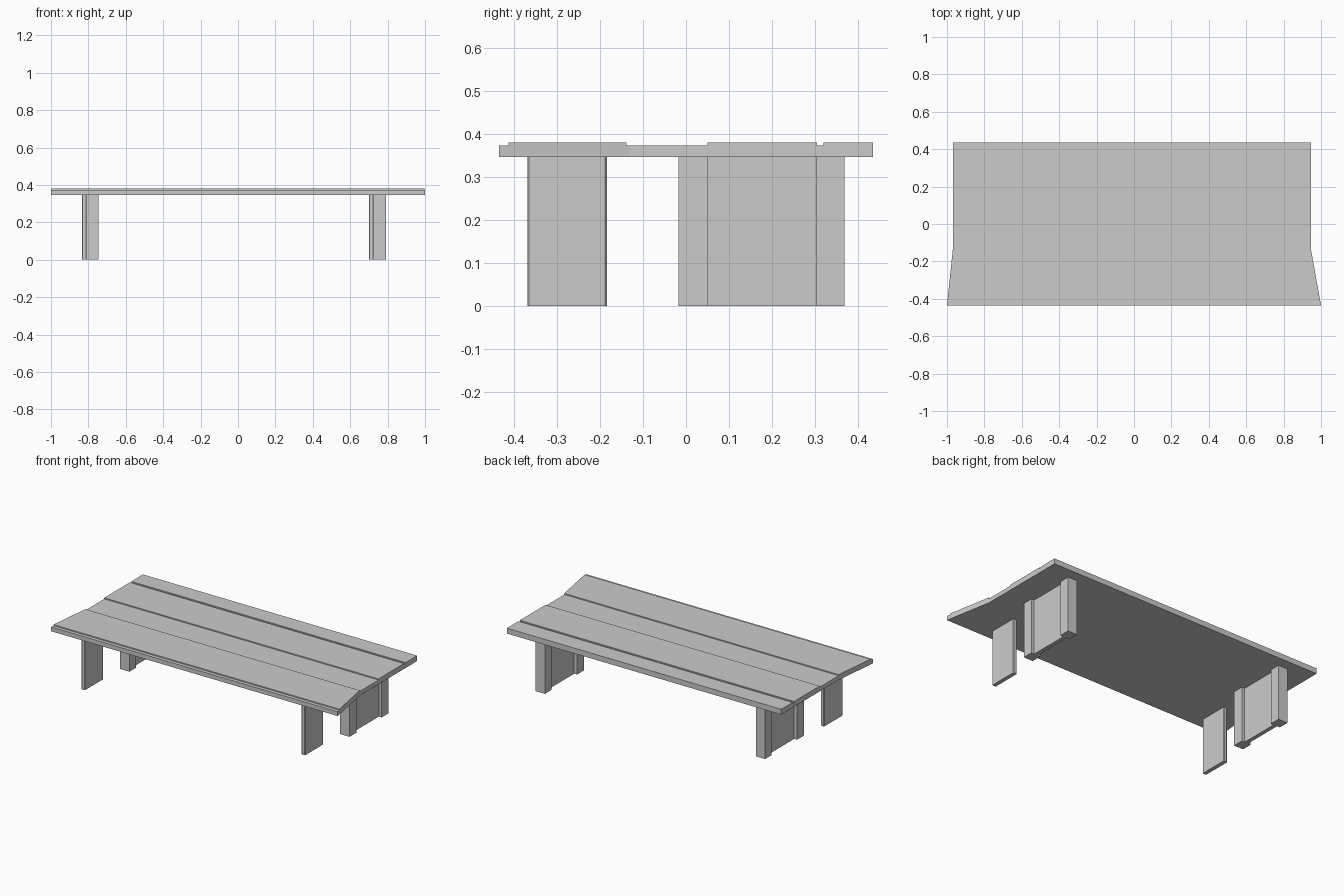
import bpy, bmesh
from mathutils import Vector

if "Cube" in bpy.data.objects:
    bpy.data.objects.remove(bpy.data.objects["Cube"])


def finish(name, bm):
    bmesh.ops.recalc_face_normals(bm, faces=bm.faces)
    me = bpy.data.meshes.new(name)
    bm.to_mesh(me)
    bm.free()
    ob = bpy.data.objects.new(name, me)
    bpy.context.collection.objects.link(ob)
    return ob


def prism(name, outline, z0, z1):
    """Extrude a plan outline upwards."""
    bm = bmesh.new()
    f = bm.faces.new([bm.verts.new((x, y, z0)) for x, y in outline])
    top = bmesh.ops.extrude_face_region(bm, geom=[f])["geom"]
    bmesh.ops.translate(bm, vec=(0, 0, z1 - z0),
                        verts=[v for v in top if isinstance(v, bmesh.types.BMVert)])
    return finish(name, bm)


# Tabletop: stepped plank profile (y, z) run along x, front plank flared at the ends
LOW, HIGH, UNDER, BEND = 0.374, 0.381, 0.347, -0.13
profile = [(-0.435, UNDER), (-0.435, LOW), (-0.413, LOW), (-0.413, HIGH),
           (-0.138, HIGH), (-0.138, LOW), (0.05, LOW), (0.05, HIGH),
           (0.305, HIGH), (0.305, LOW), (0.32, LOW), (0.32, HIGH),
           (0.435, HIGH), (0.435, UNDER)]
bm = bmesh.new()
face = bm.faces.new([bm.verts.new((-1, y, z)) for y, z in profile])
ext = bmesh.ops.extrude_face_region(bm, geom=[face])["geom"]
bmesh.ops.translate(bm, vec=(2, 0, 0),
                    verts=[v for v in ext if isinstance(v, bmesh.types.BMVert)])
bmesh.ops.bisect_plane(bm, geom=bm.verts[:] + bm.edges[:] + bm.faces[:],
                       plane_co=Vector((0, BEND, 0)), plane_no=Vector((0, 1, 0)))
for v in bm.verts:
    t = min(1, (v.co.y + 0.435) / (BEND + 0.435))
    v.co.x = 1 - 0.055 * t if v.co.x > 0 else -1 + 0.032 * t
finish("tabletop", bm)

# Legs at each end: thin front board and a back frame of two posts with a recessed panel
for side, x in (("left", -0.835), ("right", 0.70)):
    c = 0.004
    x1, y0, y1 = x + 0.025, -0.369, -0.184
    prism(side + "_front_leg",
          [(x + c, y0), (x1 - c, y0), (x1, y0 + c), (x1, y1 - c),
           (x1 - c, y1), (x + c, y1), (x, y1 - c), (x, y0 + c)], 0, UNDER)
    # H-shaped plan of the back leg
    a, p, q, b = x + 0.025, x + 0.045, x + 0.070, x + 0.090
    prism(side + "_back_leg",
          [(a, -0.017), (b, -0.017), (b, 0.05), (q, 0.05), (q, 0.303), (b, 0.303),
           (b, 0.369), (a, 0.369), (a, 0.303), (p, 0.303), (p, 0.05), (a, 0.05)],
          0, UNDER)
